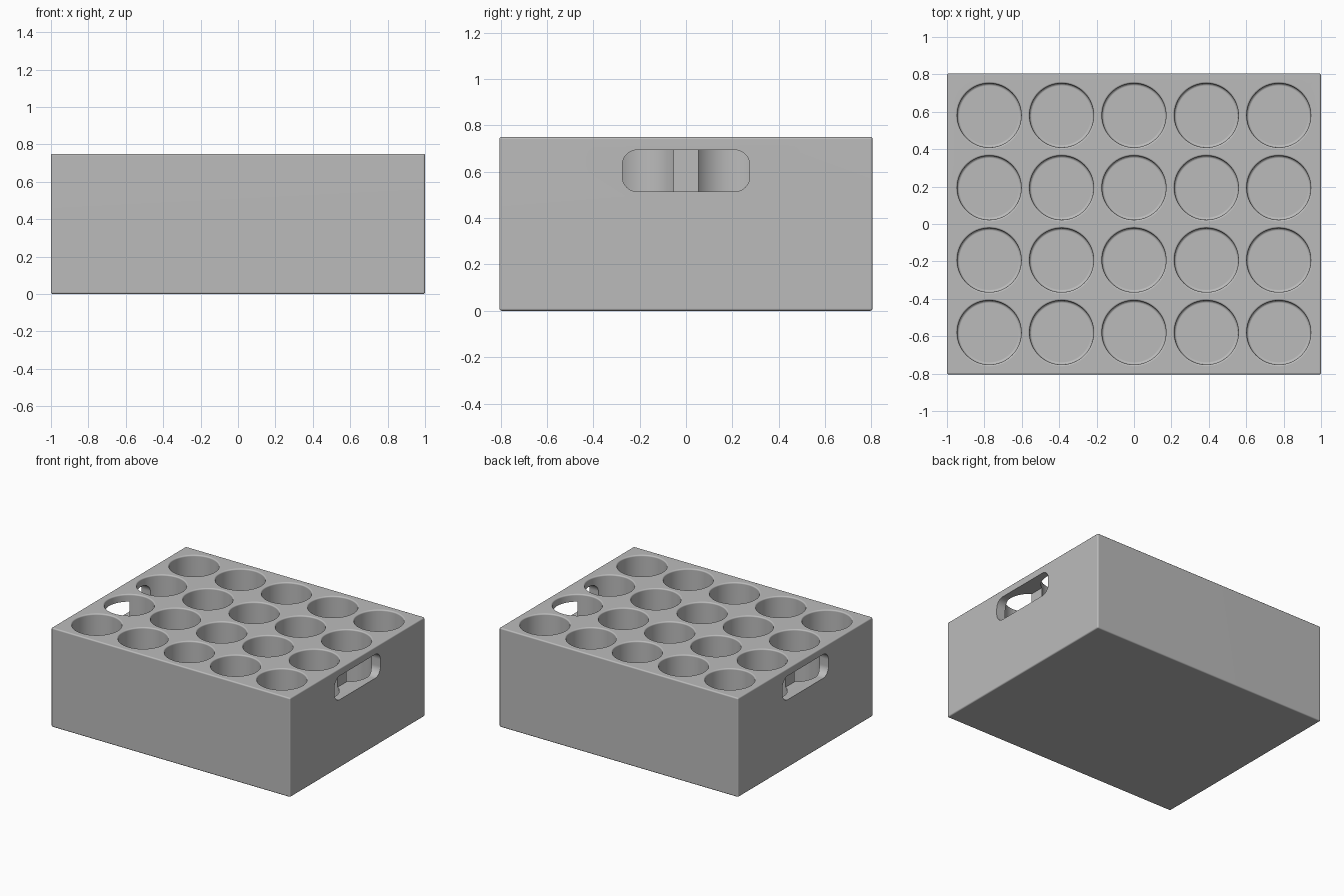
import bpy, bmesh, math
from mathutils import Matrix, Vector

if "Cube" in bpy.data.objects:
    bpy.data.objects.remove(bpy.data.objects["Cube"], do_unlink=True)

WIDTH, DEPTH, HEIGHT = 2.0, 1.61, 0.75
PITCH_X, PITCH_Y = 0.387, 0.387
FLOOR = 0.05

grey = bpy.data.materials.new("plain grey")
grey.use_nodes = True
grey.diffuse_color = (0.5, 0.5, 0.5, 1)
grey.node_tree.nodes["Principled BSDF"].inputs["Base Color"].default_value = (0.5, 0.5, 0.5, 1)


def make_object(name, bm):
    bmesh.ops.recalc_face_normals(bm, faces=bm.faces)
    mesh = bpy.data.meshes.new(name)
    bm.to_mesh(mesh)
    bm.free()
    mesh.materials.append(grey)
    obj = bpy.data.objects.new(name, mesh)
    bpy.context.collection.objects.link(obj)
    return obj


def add_box(bm, centre, size):
    matrix = Matrix.Translation(centre) @ Matrix.Diagonal((*size, 1))
    return bmesh.ops.create_cube(bm, size=1, matrix=matrix)["verts"]


def add_lathe(bm, x, y, profile, sides=64):
    """Closed solid of revolution from (radius, height) pairs."""
    rings = []
    for r, z in profile:
        rings.append([bm.verts.new((x + r * math.cos(math.tau * i / sides),
                                    y + r * math.sin(math.tau * i / sides), z))
                      for i in range(sides)])
    for low, high in zip(rings, rings[1:]):
        for i in range(sides):
            j = (i + 1) % sides
            bm.faces.new((low[i], low[j], high[j], high[i]))
    bm.faces.new(rings[0][::-1])
    bm.faces.new(rings[-1])


# Crate block with slightly rounded edges
bm = bmesh.new()
add_box(bm, (0, 0, HEIGHT / 2), (WIDTH, DEPTH, HEIGHT))
bmesh.ops.bevel(bm, geom=bm.edges[:], offset=0.01, segments=3, profile=0.5, affect="EDGES")
crate = make_object("crate", bm)

# Round pockets: rounded floor corner, straight wall, flared rim
fillet = [(0.158 + 0.013 * math.sin(a), FLOOR + 0.013 * (1 - math.cos(a)))
          for a in (math.pi / 2 * i / 4 for i in range(5))]
rim = [(0.181 - 0.01 * math.cos(a), HEIGHT - 0.01 + 0.01 * math.sin(a))
       for a in (math.pi / 2 * i / 4 for i in range(5))]
bm = bmesh.new()
for col in range(5):
    for row in range(4):
        add_lathe(bm, (col - 2) * PITCH_X, (row - 1.5) * PITCH_Y,
                  fillet + rim + [(0.181, HEIGHT + 0.05)])
pockets = make_object("pocket_cutter", bm)

# Rounded hand slots in both ends, opening into the pockets
bm = bmesh.new()
for side in (-1, 1):
    add_box(bm, (side * 0.975, 0, 0.604), (0.206, 0.55, 0.18))
along_x = [e for e in bm.edges
           if abs((e.verts[0].co - e.verts[1].co).normalized().x) > 0.9]
bmesh.ops.bevel(bm, geom=along_x, offset=0.065, segments=8, profile=0.5, affect="EDGES")
slots = make_object("hand_slot_cutter", bm)

# Cut the block
bpy.ops.object.select_all(action="DESELECT")
crate.select_set(True)
bpy.context.view_layer.objects.active = crate
for cutter in (pockets, slots):
    cutter.hide_render = True
    mod = crate.modifiers.new(cutter.name, "BOOLEAN")
    mod.operation = "DIFFERENCE"
    mod.solver = "EXACT"
    mod.object = cutter
    bpy.ops.object.modifier_apply(modifier=mod.name)
    bpy.data.objects.remove(cutter, do_unlink=True)

# Smooth curved walls, crisp flat faces
bpy.ops.object.shade_smooth_by_angle(angle=math.radians(35))
weighted = crate.modifiers.new("weighted normals", "WEIGHTED_NORMAL")
weighted.keep_sharp = True
